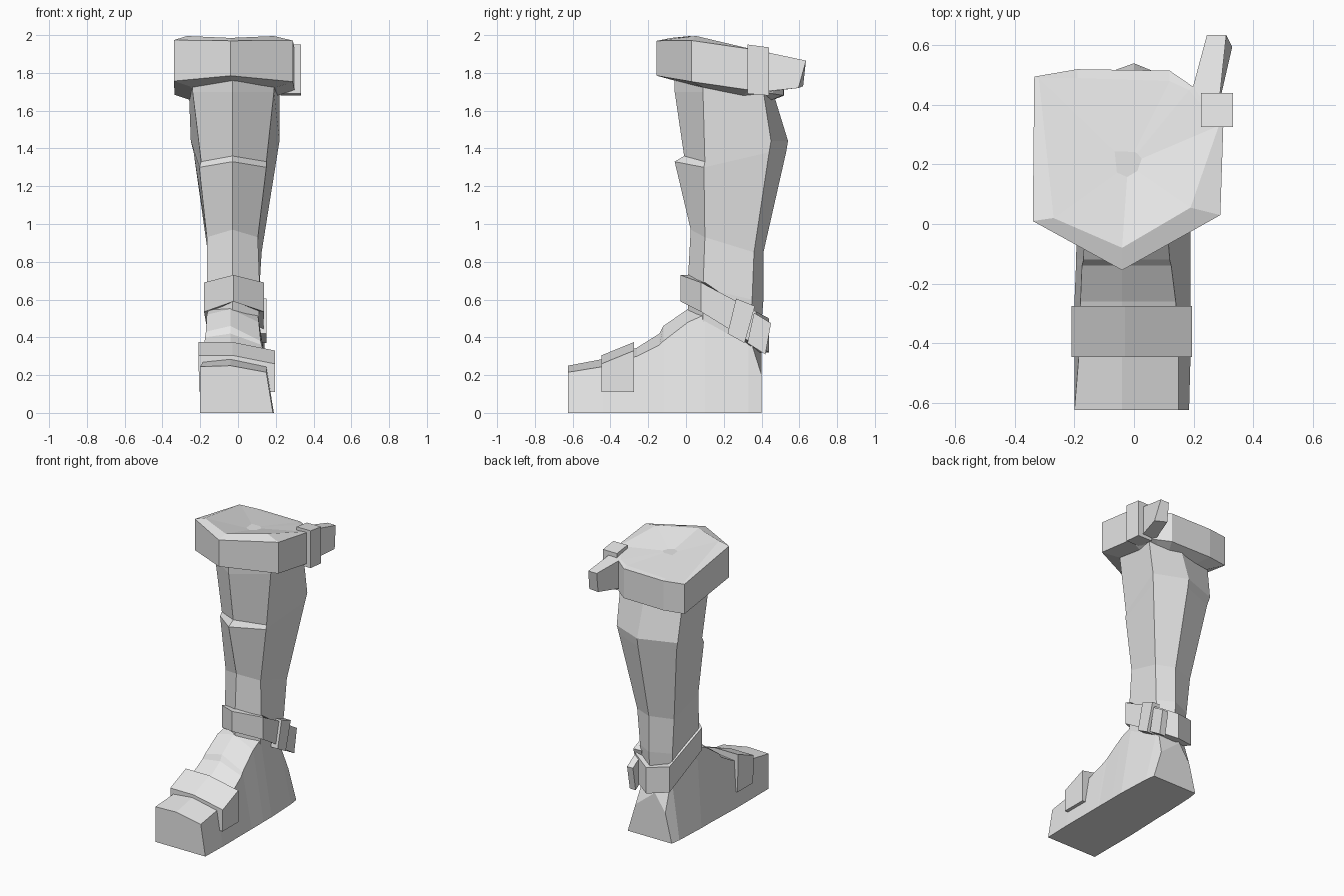
import bpy, bmesh

grey = bpy.data.materials.new("light_grey")
grey.diffuse_color = (0.8, 0.8, 0.8, 1)


def loft(name, rings, caps=True, closed=False):
    """Skin matching rings of points into a flat-shaded solid."""
    bm = bmesh.new()
    vs = [[bm.verts.new(p) for p in r] for r in rings]
    n = len(vs[0])
    pairs = list(zip(vs, vs[1:])) + ([(vs[-1], vs[0])] if closed else [])
    for a, b in pairs:
        for i in range(n):
            j = (i + 1) % n
            bm.faces.new((a[i], a[j], b[j], b[i]))
    if caps:
        bm.faces.new(vs[0])
        bm.faces.new(vs[-1])
    bmesh.ops.recalc_face_normals(bm, faces=bm.faces)
    me = bpy.data.meshes.new(name)
    bm.to_mesh(me)
    bm.free()
    me.materials.append(grey)
    ob = bpy.data.objects.new(name, me)
    bpy.context.collection.objects.link(ob)
    return ob


def interp(table, y):
    """Piecewise linear lookup."""
    for (a, za), (b, zb) in zip(table, table[1:]):
        if y <= b:
            t = max(0, (y - a) / (b - a))
            return za + (zb - za) * t
    return table[-1][1]


def ring(outline, table, scale, centre, dz=0):
    cx, cy = centre
    return [(cx + (x - cx) * scale, cy + (y - cy) * scale, interp(table, y) + dz)
            for x, y in outline]


def slab(name, profile, x0, x1, lean=0.0):
    """Extrude a side (y, z) profile across x; lean shifts x along y."""
    y0 = profile[0][0]
    loft(name, [[(x + lean * (y - y0), y, z) for y, z in profile] for x in (x0, x1)])


# Six-sided leg: front/side/back heights, front y, side corners, back y
leg_rows = [
    # zF   zS    zB    yF    xFR   xFL   yS   xBR   xBL   yBR  yB
    (1.82, 1.82, 1.80, -.06, .200, -.25, .09, .225, -.26, .40, .42),
    (1.70, 1.70, 1.70, -.06, .190, -.24, .09, .220, -.26, .41, .46),
    (1.36, 1.33, 1.44, -.01, .150, -.195, .10, .220, -.25, .45, .54),
    (1.33, 1.30, 1.38, -.06, .150, -.205, .095, .210, -.235, .44, .53),
    (0.97, 0.93, 0.85, .025, .105, -.165, .10, .125, -.16, .36, .41),
    (0.70, 0.66, 0.60, .010, .115, -.165, .09, .110, -.14, .35, .41),
    (0.45, 0.42, 0.36, .010, .110, -.160, .09, .090, -.12, .33, .39),
]
leg = []
for zf, zs, zb, yf, fr, fl, ys, br, bl, yr, yb in leg_rows:
    leg.append([(-.03, yf, zf), (fr, ys, zs), (br, yr, zb), (0, yb, zb),
                (bl, yr, zb), (fl, ys, zs)])
loft("leg", leg)

# Foot: cross-sections from toe to heel
foot_rows = [
    # y    left  right topL  topR   zL   zC   zR
    (-.625, -.20, .185, -.20, .150, .245, .25, .215),
    (-.44, -.20, .19, -.185, .150, .27, .285, .245),
    (-.26, -.20, .19, -.180, .140, .33, .345, .30),
    (-.14, -.195, .19, -.175, .125, .40, .42, .36),
    (-.12, -.195, .19, -.170, .120, .43, .46, .38),
    (.01, -.19, .19, -.165, .110, .52, .55, .48),
    (.10, -.19, .19, -.155, .105, .55, .58, .52),
    (.33, -.18, .18, -.120, .080, .42, .44, .42),
    (.40, -.17, .17, -.120, .110, .20, .32, .20),
]
foot = []
for y, l, r, tl, tr, zl, zc, zr in foot_rows:
    foot.append([(l, y, 0), (r, y, 0), (tr, y, zr), (-.04, y, zc), (tl, y, zl)])
loft("foot", foot)

# Toe strap bent over the foot
strap = []
for y, dz in ((-.447, -.03), (-.275, .04)):
    outer = [(-.205, .11), (-.21, .335), (-.03, .335), (.195, .29), (.195, .11)]
    inner = [(.14, .11), (.12, .2), (-.03, .22), (-.15, .2), (-.15, .11)]
    strap.append([(x, y, z + (dz if z > .2 else 0)) for x, z in outer + inner])
loft("toe_strap", strap)

# Ankle band sloping down to the heel
ankle = [(-.025, -.03), (.138, .08), (.13, .37), (0, .44), (-.145, .39), (-.18, .08)]
a_top = [(-.03, .73), (.08, .69), (.25, .60), (.44, .50)]
a_bot = [(-.03, .59), (.08, .535), (.25, .42), (.44, .32)]
ac = (-.02, .22)
loft("ankle_band", [ring(ankle, a_bot, .78, ac), ring(ankle, a_bot, 1, ac),
                    ring(ankle, a_top, 1, ac), ring(ankle, a_top, .78, ac)],
     caps=False, closed=True)
slab("ankle_buckle", [(.22, .42), (.31, .37), (.365, .565), (.265, .605)], .09, .152)
slab("ankle_strap_end", [(.325, .37), (.42, .31), (.45, .475), (.36, .53)], .095, .14)

# Knee band with bevelled rim and dished cap
knee = [(-.34, .01), (-.04, -.155), (.29, .03), (.30, .33), (.20, .46),
        (.12, .515), (-.19, .52), (-.335, .495)]
k_top = [(-.155, 1.97), (.0, 1.975), (.04, 1.97), (.35, 1.925), (.52, 1.885)]
k_bot = [(-.155, 1.785), (.02, 1.755), (.33, 1.71), (.52, 1.68)]
kc = (-.02, .24)
rim = [(-.27, .02, 1.995), (-.04, -.08, 1.985), (.19, .055, 1.995), (.285, .33, 1.93),
       (.185, .45, 1.905), (.12, .48, 1.895), (-.19, .49, 1.89), (-.32, .49, 1.89)]
dish = [(-.02 + (x + .02) * .15, .2 + (y - .2) * .15, 1.925) for x, y, z in rim]
loft("knee_band", [ring(knee, k_bot, .72, kc, -.03), ring(knee, k_bot, 1, kc),
                   ring(knee, k_top, 1, kc), rim, dish])
slab("knee_buckle", [(.325, 1.69), (.44, 1.68), (.44, 1.935), (.325, 1.95)], .225, .333)

# Loose end of the knee strap
loft("knee_strap_end", [
    [(.19, .43, 1.70), (.285, .40, 1.70), (.285, .40, 1.915), (.19, .43, 1.905)],
    [(.245, .62, 1.73), (.33, .595, 1.72), (.31, .635, 1.865), (.245, .635, 1.865)]])
